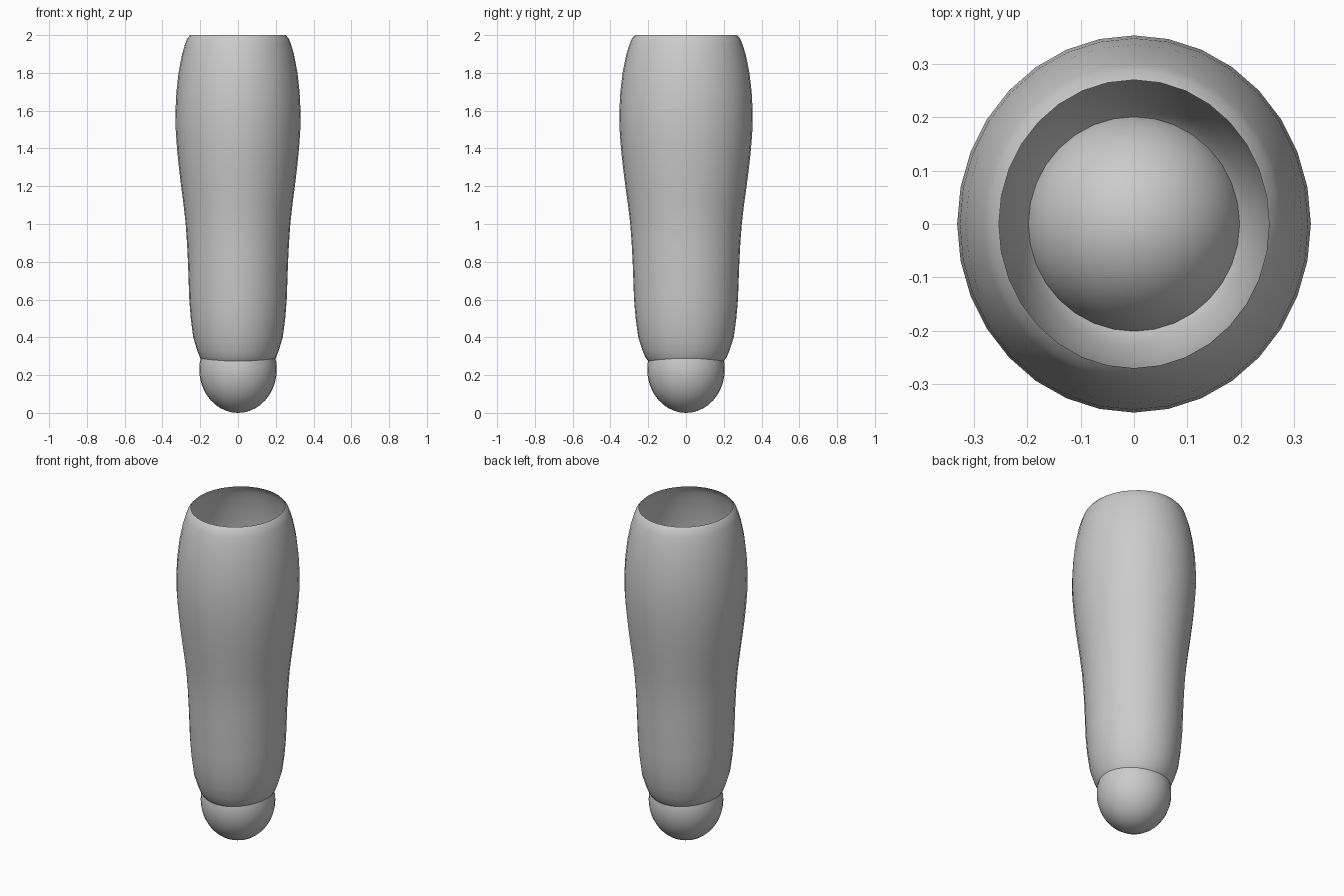
import bpy, bmesh, math

cube = bpy.data.objects.get("Cube")
if cube:
    bpy.data.objects.remove(cube, do_unlink=True)

SIDES = 32
DEPTH_RATIO = 1.066

grey = bpy.data.materials.new("light_grey")
grey.use_nodes = True
grey.diffuse_color = (0.6, 0.6, 0.6, 1)
grey.node_tree.nodes["Principled BSDF"].inputs["Base Color"].default_value = (0.6, 0.6, 0.6, 1)


def finish(name, bm):
    mesh = bpy.data.meshes.new(name)
    bm.to_mesh(mesh)
    bm.free()
    mesh.materials.append(grey)
    for poly in mesh.polygons:
        poly.use_smooth = True
    obj = bpy.data.objects.new(name, mesh)
    bpy.context.collection.objects.link(obj)
    return obj


# Sleeve: open tapered tube, slightly deeper than wide (half width, height)
profile = [(0.175, 0.26), (0.189, 0.275), (0.202, 0.295), (0.216, 0.33),
           (0.237, 0.4), (0.25, 0.5), (0.258, 0.6), (0.265, 0.8), (0.27, 0.9),
           (0.277, 1.0), (0.288, 1.1), (0.301, 1.2), (0.313, 1.3), (0.323, 1.4),
           (0.33, 1.5), (0.331, 1.6), (0.326, 1.7), (0.315, 1.8), (0.296, 1.9),
           (0.281, 1.95), (0.27, 1.98), (0.253, 2.0)]
bm = bmesh.new()
rings = []
for radius, z in profile:
    ring = []
    for i in range(SIDES):
        a = math.tau * i / SIDES
        ring.append(bm.verts.new((radius * math.cos(a),
                                  radius * DEPTH_RATIO * math.sin(a), z)))
    rings.append(ring)
for low, high in zip(rings, rings[1:]):
    for i in range(SIDES):
        j = (i + 1) % SIDES
        bm.faces.new((low[i], low[j], high[j], high[i]))
finish("sleeve", bm)

# Ball end: slightly tall sphere plugging the lower opening
bm = bmesh.new()
bmesh.ops.create_uvsphere(bm, u_segments=SIDES, v_segments=20, radius=1)
bmesh.ops.scale(bm, vec=(0.205, 0.205, 0.23), verts=bm.verts)
bmesh.ops.translate(bm, vec=(0, 0, 0.23), verts=bm.verts)
finish("ball_end", bm)
